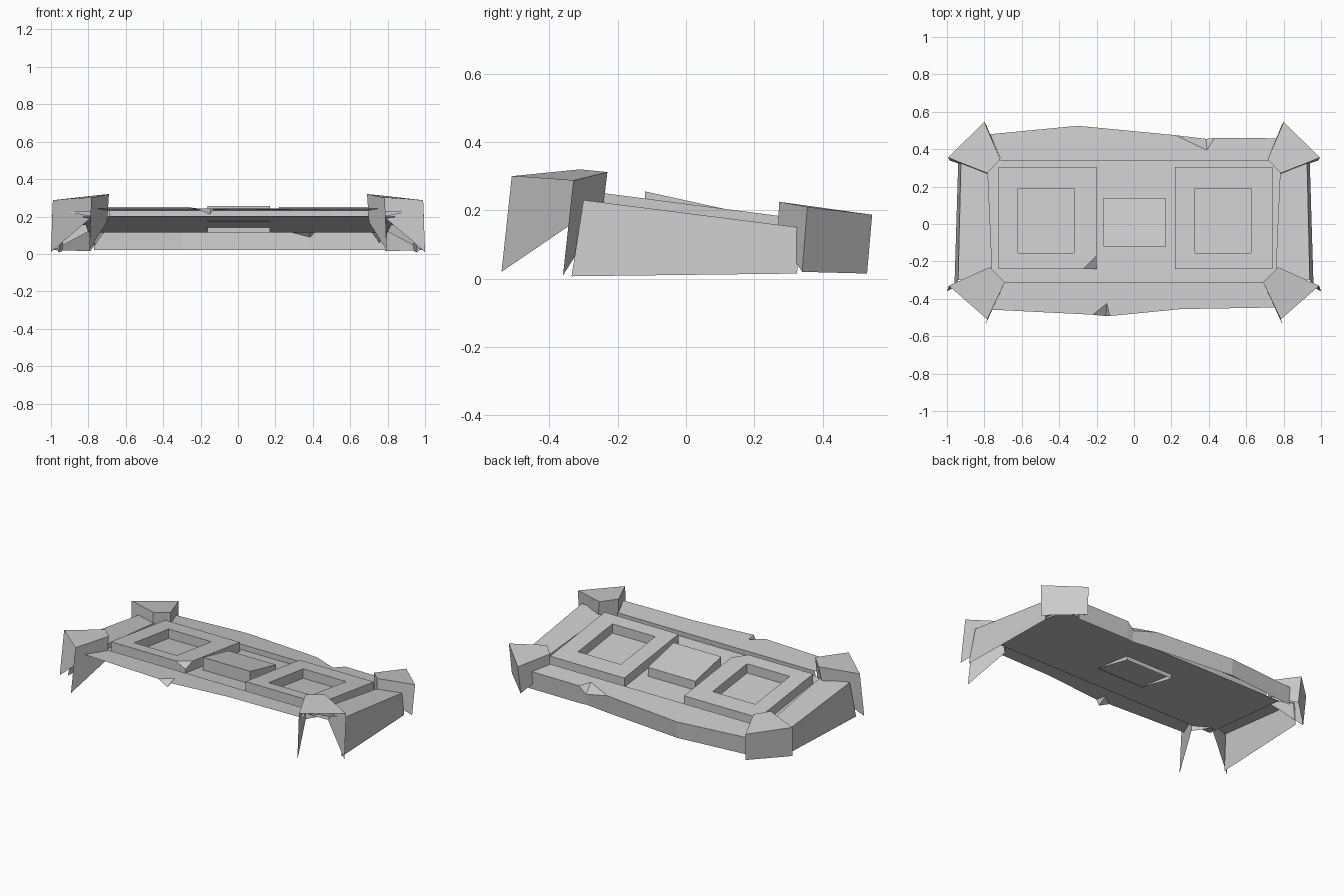
import bpy

if "Cube" in bpy.data.objects:
    bpy.data.objects.remove(bpy.data.objects["Cube"])


def floor_z(y):
    return 0.16 - 0.131 * y


def rim_z(y):
    return min(0.192 - 0.127 * y, 0.243)


def panel_z(y):
    return 0.219 - 0.13 * y


def lift(points, height):
    return [(x, y, height(y)) for x, y in points]


def wall(top, bottom, closed=False):
    n = len(top)
    return [[top[i], top[(i + 1) % n], bottom[(i + 1) % n], bottom[i]]
            for i in range(n if closed else n - 1)]


def build(name, polys):
    verts, faces = [], []
    for p in polys:
        idx = []
        for v in p:
            v = tuple(v)
            if v not in verts:
                verts.append(v)
            idx.append(verts.index(v))
        faces.append(idx)
    mesh = bpy.data.meshes.new(name)
    mesh.from_pydata(verts, [], faces)
    mesh.update()
    ob = bpy.data.objects.new(name, mesh)
    bpy.context.collection.objects.link(ob)
    return ob


def rect(x0, x1, y0, y1):
    return [(x0, y0), (x1, y0), (x1, y1), (x0, y1)]


# Thin sloping floor, higher at the front
build("floor", [lift([(-0.83, -0.31), (0.84, -0.31), (0.8, 0.34), (-0.8, 0.34)], floor_z)])

# Front rim: open below, with a chipped edge and an inner lip
chip_f = [(-0.22, -0.485), (-0.145, -0.425), (-0.13, -0.492)]
front = [(-0.69, -0.31), (-0.76, -0.458)] + chip_f + [(0.25, -0.455), (0.77, -0.446), (0.70, -0.31)]
inner = [(-0.69, -0.312), (0.70, -0.312)]
cf = lift(chip_f, rim_z)
build("front_rim", [lift(front, rim_z)[::-1][::-1],
                    [cf[0], (-0.15, -0.492, 0.21), cf[1]],
                    [cf[1], (-0.15, -0.492, 0.21), cf[2]]]
      + wall(lift([(-0.69, -0.31), (0.70, -0.31)], rim_z), lift(inner, floor_z)))

# Back rim with chip, inner lip and outer retaining wall
chip_b = [(0.22, 0.475), (0.39, 0.395), (0.43, 0.46)]
outer = [(-0.77, 0.48), (-0.30, 0.525)] + chip_b + [(0.79, 0.458)]
back_in = [(0.72, 0.34), (-0.71, 0.34)]
cb = lift(chip_b, rim_z)
low = (0.385, 0.455, 0.09)
edge = [v for v in lift(outer, rim_z) if v != cb[1]]
edge.insert(3, low)
base = [(x, y - 0.008, 0.02) for x, y, z in edge]
build("back_rim", [lift(outer + back_in, rim_z)[::-1],
                   [cb[0], cb[1], low], [cb[1], cb[2], low]]
      + wall(edge, base)
      + wall(lift(back_in, rim_z), lift(back_in, floor_z)))

for s, side in ((-1, "left"), (1, "right")):
    # Side rims with outer wall and inner lip
    o = lift([(s * 0.94, -0.30), (s * 0.925, 0.335)], rim_z)
    i = lift([(s * 0.757, -0.27), (s * 0.782, 0.30)], rim_z)
    b = [(s * 0.96, -0.335, 0.007), (s * 0.94, 0.325, 0.015)]
    lip = [(v[0], v[1], floor_z(v[1])) for v in i]
    build(side + "_rim", [[o[0], o[1], i[1], i[0]]] + wall(o, b) + wall(i, lip)
          + [[o[0], i[0], lip[0]], [o[1], i[1], lip[1]]])

    # Front corner posts: open outward, pointed legs at the outer corners
    A, B = (s * 0.99, -0.33, 0.287), (s * 0.77, -0.23, 0.312)
    C, D = (s * 0.69, -0.31, 0.32), (s * 0.785, -0.51, 0.30)
    a, d = (s * 1.0, -0.36, 0.01), (s * 0.795, -0.54, 0.02)
    bl, cl = (s * 0.79, -0.245, 0.19), (s * 0.70, -0.32, 0.17)
    build(side + "_front_post", [[A, B, C, D], [A, B, bl, a], [C, D, d, cl], [B, C, cl, bl]])

    # Back corner posts
    top = [(s * 0.995, 0.355, 0.21), (s * 0.785, 0.272, 0.225),
           (s * 0.715, 0.345, 0.215), (s * 0.80, 0.545, 0.187)]
    bot = [(s * 0.985, 0.34, 0.02), (s * 0.79, 0.27, 0.125),
           (s * 0.715, 0.345, 0.115), (s * 0.79, 0.53, 0.015)]
    build(side + "_back_post", [top] + wall(top, bot, True))

# Raised frames around a square recess
for name, x0, x1, h0, h1, chipped in (("left_frame", -0.725, -0.20, -0.62, -0.32, True),
                                      ("right_frame", 0.22, 0.74, 0.325, 0.625, False)):
    out = lift(rect(x0, x1, -0.24, 0.305), panel_z)
    hole = lift(rect(h0, h1, -0.155, 0.19), panel_z)
    polys = wall(out, hole, True)
    if chipped:
        # Broken corner: sink the corner below two new edge points
        p, q, k = (x1 - 0.07, -0.24, panel_z(-0.24)), (x1, -0.17, panel_z(-0.17)), (x1, -0.24, 0.215)
        polys[0] = [out[0], p, hole[1], hole[0]]
        polys[1] = [q, out[2], hole[2], hole[1]]
        polys += [[p, q, hole[1]], [p, k, q]]
        rim = [out[0], p, k, q, out[2], out[3]]
    else:
        rim = out
    polys += wall(rim, [(x, y, floor_z(y)) for x, y, z in rim], True)
    polys += wall(hole, [(x, y, floor_z(y)) for x, y, z in hole], True)
    build(name, polys)

# Centre block, tilted more steeply and poking through the floor at the back
pts = rect(-0.163, 0.17, -0.12, 0.14)
top = lift(pts, lambda y: 0.229 - 0.22 * y)
build("centre_block", [top] + wall(top, lift(pts, lambda y: 0.146 - 0.22 * y), True))
